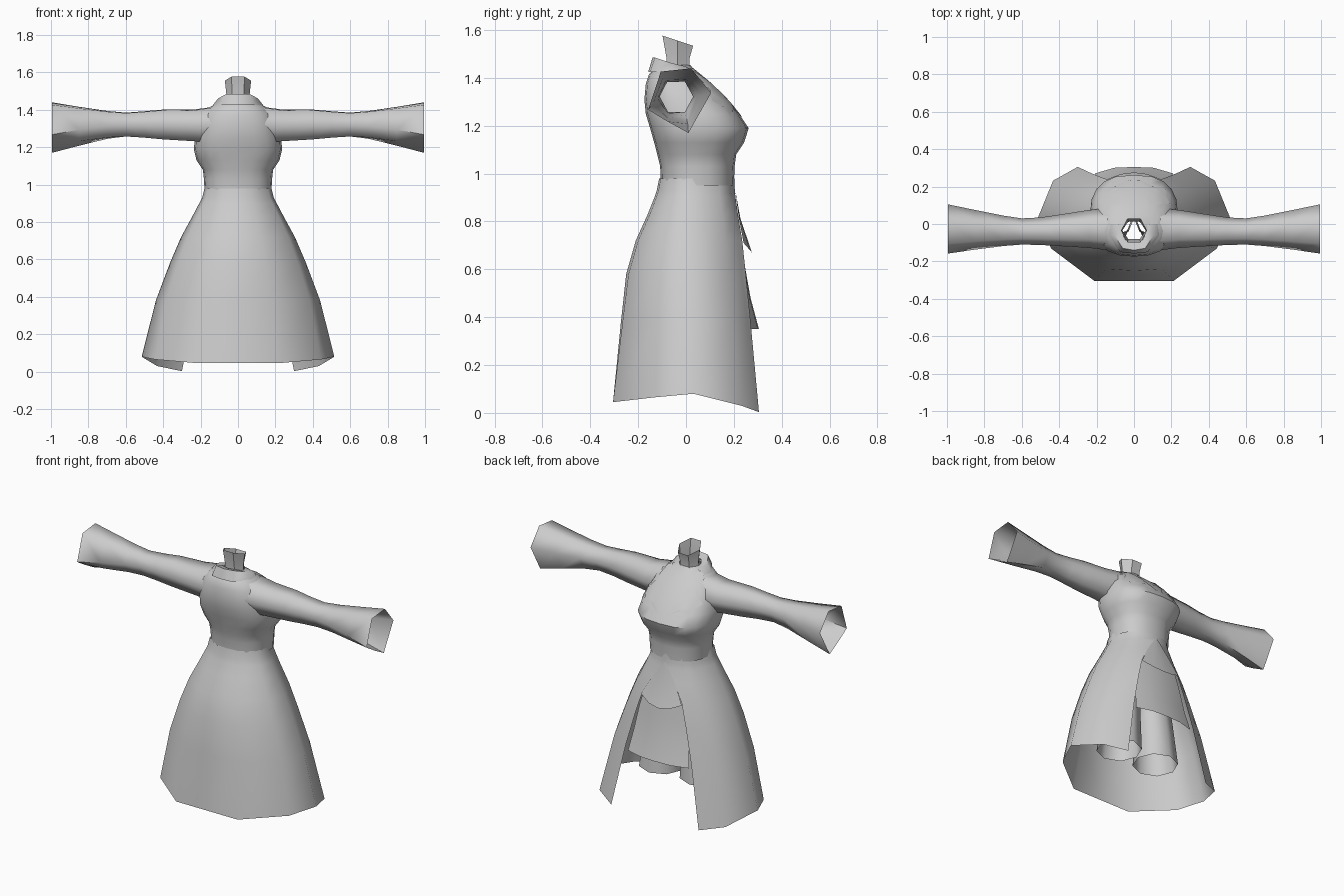
import bpy, bmesh, math
from mathutils import Vector
from mathutils.bvhtree import BVHTree

if "Cube" in bpy.data.objects:
    bpy.data.objects.remove(bpy.data.objects["Cube"])

cloth = bpy.data.materials.new("grey cloth")
cloth.diffuse_color = (0.6, 0.6, 0.6, 1)
cloth.use_nodes = True
cloth.node_tree.nodes["Principled BSDF"].inputs["Base Color"].default_value = cloth.diffuse_color


def loft(name, rows, closed=False, mirror=False, angle=50):
    """Skin a list of equally long point rows with quads."""
    bm = bmesh.new()
    grid = [[bm.verts.new(p) for p in row] for row in rows]
    n = len(rows[0])
    for a, b in zip(grid, grid[1:]):
        for i in range(n if closed else n - 1):
            j = (i + 1) % n
            bm.faces.new((a[i], a[j], b[j], b[i]))
    if mirror:
        geom = bm.verts[:] + bm.edges[:] + bm.faces[:]
        new = bmesh.ops.duplicate(bm, geom=geom)["geom"]
        for v in new:
            if isinstance(v, bmesh.types.BMVert):
                v.co.x *= -1
        bmesh.ops.reverse_faces(bm, faces=[f for f in new if isinstance(f, bmesh.types.BMFace)])
    bmesh.ops.remove_doubles(bm, verts=bm.verts, dist=0.0005)
    bmesh.ops.recalc_face_normals(bm, faces=bm.faces)
    mesh = bpy.data.meshes.new(name)
    bm.to_mesh(mesh)
    bm.free()
    mesh.materials.append(cloth)
    ob = bpy.data.objects.new(name, mesh)
    bpy.context.collection.objects.link(ob)
    bpy.ops.object.select_all(action='DESELECT')
    ob.select_set(True)
    bpy.context.view_layer.objects.active = ob
    bpy.ops.object.shade_smooth_by_angle(angle=math.radians(angle))
    return ob


def ring(z, hw, yb, yf, yc, power, n=20, tilt=0.0):
    """Superellipse with separate back and front depth."""
    pts = []
    for i in range(n):
        a = 2 * math.pi * i / n
        c, s = math.cos(a), math.sin(a)
        e = 2 / power
        x = hw * math.copysign(abs(c) ** e, c)
        k = math.copysign(abs(s) ** e, s)
        y = yc + k * ((yf - yc) if s > 0 else (yc - yb))
        pts.append((x, y, z - tilt * (y - yc)))
    return pts


# Bodice: z, half width, back, front, centre, squareness
torso = loft("bodice", [ring(*r) for r in (
    (0.95, .178, -.105, .200, .04, 2.3), (1.03, .182, -.108, .203, .04, 2.3),
    (1.08, .188, -.120, .210, .04, 2.3), (1.13, .222, -.133, .243, .04, 2.4),
    (1.19, .236, -.150, .262, .04, 2.6), (1.25, .230, -.168, .222, .03, 2.5),
    (1.31, .215, -.174, .175, .00, 2.4), (1.375, .190, -.168, .110, -.02, 2.3),
    (1.415, .150, -.155, .062, -.04, 2.1), (1.445, .095, -.125, .025, -.05, 2),
    (1.455, .062, -.095, .018, -.04, 2))], closed=True)

# Open neck band, higher at the back
loft("neck_band", [ring(1.43, .066, -.090, .022, -.035, 2, 6),
                   ring(1.48, .062, -.088, .022, -.035, 2, 6),
                   ring(1.556, .070, -.108, .040, -.035, 2, 6, tilt=.33)], closed=True)

# Sleeves flaring to open angular cuffs
SECTION = ((0, .36), (.20, .95), (.68, 1), (1, .62), (.64, 0), (.30, .18))
ROUND = ((0, .5), (.22, .93), (.75, .95), (1, .5), (.75, .04), (.25, .04))
STATIONS = ((.14, -.140, .085, 1.22, 1.425), (.24, -.128, .075, 1.225, 1.41),
            (.40, -.118, .050, 1.235, 1.41), (.50, -.112, .035, 1.245, 1.40),
            (.60, -.110, .030, 1.252, 1.392), (.70, -.118, .045, 1.24, 1.40),
            (.85, -.137, .075, 1.205, 1.42), (.995, -.158, .105, 1.17, 1.44))
rows = []
for x, y0, y1, z0, z1 in STATIONS:
    t = max(0, (x - .6) / .395)
    rows.append([(x, y0 + (y1 - y0) * (a[0] * (1 - t) + b[0] * t),
                  z0 + (z1 - z0) * (a[1] * (1 - t) + b[1] * t))
                 for a, b in zip(ROUND, SECTION)])
loft("sleeves", rows, closed=True, mirror=True, angle=70)

# Skirt with a front slit: half outline at the hem, then rings up to the waist
HEM = ((0, -1), (.41, -1), (.86, -.43), (1, .10), (.84, .76), (.585, 1))
HEM_Z = (.045, .045, .065, .08, .03, .003, .003)
RINGS = ((0, .515, -.305, .305, .30), (.38, .44, -.272, .270, .225),
         (.58, .365, -.250, .250, .175), (.72, .305, -.210, .235, .135),
         (.83, .245, -.160, .217, .07), (.90, .208, -.132, .207, .02),
         (.93, .192, -.122, .204, 0), (.98, .180, -.112, .202, 0))
rows = []
for k, (z, hw, yb, yf, gap) in enumerate(RINGS):
    row = []
    t = .8 * min(1, z / .9)
    for u, v in HEM:
        m = math.hypot(u, v)
        u, v = u + (u / m - u) * t, v + (v / m - v) * t
        row.append([hw * u, v * (yf if v > 0 else -yb), z])
    row[-1][0] = max(row[-1][0], gap)
    row.append([gap, yf, z])
    if k == 0:
        for p, h in zip(row, HEM_Z):
            p[2] = h
    rows.append(row)
loft("skirt", rows, mirror=True, angle=60)

# Short pointed apron inside the top of the slit
loft("short_apron", [
    [(w * s, y - d * s * s, z + lift * s * s) for s in (-1, -.5, 0, .5, 1)]
    for w, y, d, z, lift in ((.005, .206, 0, .93, 0), (.08, .228, .008, .81, .01),
                             (.14, .276, .035, .67, .04))])

# Long front flap with sides turned back
loft("front_flap", [
    [(w * s, y - d * abs(s) ** 3, z) for s in (-1, -.5, 0, .5, 1)]
    for w, y, d, z in ((.13, .222, .01, .76), (.165, .245, .02, .62),
                       (.19, .270, .03, .48), (.21, .305, .035, .35))])

# Trouser legs, open at the bottom
legs = []
for z, cx, r in ((.19, .14, .135), (.45, .125, .115), (.70, .10, .10), (.88, .085, .085)):
    legs.append([(cx + r * math.cos(math.pi * i / 4), .03 + r * math.sin(math.pi * i / 4), z)
                 for i in range(8)])
loft("trouser_legs", legs, closed=True, mirror=True)

# Lapels laid over the chest: inner and outer edge at each depth
bm = bmesh.new()
bm.from_mesh(torso.data)
tree = BVHTree.FromBMesh(bm)


def on_chest(x, y):
    hit = tree.ray_cast(Vector((x, y, 2)), Vector((0, 0, -1)))[0]
    return (x, y, (hit.z if hit else 1.40) + .008)


LAPEL = ((.235, .015, .03), (.20, .045, .10), (.185, .055, .17), (.155, .065, .17),
         (.11, .08, .19), (.10, .082, .15), (.06, .085, .135), (.0, .085, .125))
loft("lapels", [[on_chest(a + (b - a) * i / 4, y) for i in range(5)] for y, a, b in LAPEL],
     mirror=True)
bm.free()

# Folded collar standing around the back of the neck
loft("collar", [
    [(0, -.158, 1.425), (.075, -.150, 1.425), (.135, -.06, 1.425), (.125, .0, 1.425)],
    [(0, -.140, 1.485), (.060, -.130, 1.485), (.105, -.06, 1.462), (.088, .0, 1.448)],
    [(0, -.095, 1.470), (.045, -.085, 1.470), (.066, -.05, 1.455), (.068, .0, 1.445)]],
    mirror=True)
